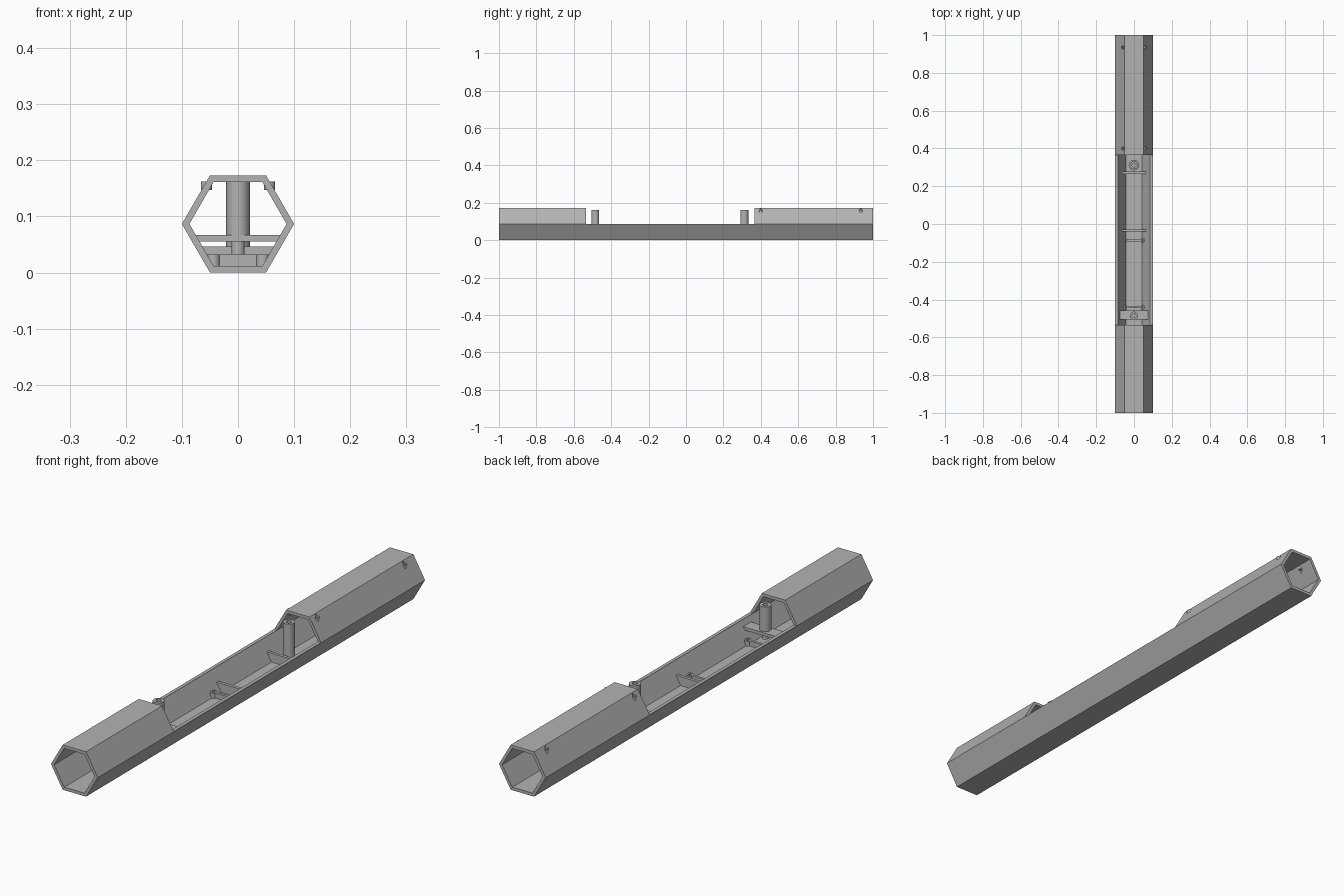
import bpy, bmesh, math
from mathutils import Matrix

if "Cube" in bpy.data.objects:
    bpy.data.objects.remove(bpy.data.objects["Cube"])

gray = bpy.data.materials.new("plain gray")
gray.use_nodes = True
gray.diffuse_color = (0.45, 0.45, 0.45, 1)
gray.node_tree.nodes["Principled BSDF"].inputs["Base Color"].default_value = (0.45, 0.45, 0.45, 1)

R_OUT, R_IN = 0.1, 0.0866
ROOT3 = math.sqrt(3)
AXIS = R_OUT * ROOT3 / 2
FLOOR = AXIS - R_IN * ROOT3 / 2


def finish(name, bm, smooth=False):
    bmesh.ops.recalc_face_normals(bm, faces=bm.faces[:])
    mesh = bpy.data.meshes.new(name)
    bm.to_mesh(mesh)
    bm.free()
    obj = bpy.data.objects.new(name, mesh)
    mesh.materials.append(gray)
    bpy.context.collection.objects.link(obj)
    if smooth:
        bpy.ops.object.select_all(action='DESELECT')
        obj.select_set(True)
        bpy.context.view_layer.objects.active = obj
        bpy.ops.object.shade_smooth_by_angle(angle=math.radians(35))
    return obj


def box(name, x, y, z):
    """Box from (min, max) pairs."""
    bm = bmesh.new()
    mid = [(a + b) / 2 for a, b in (x, y, z)]
    size = [b - a for a, b in (x, y, z)]
    bmesh.ops.create_cube(bm, size=1, matrix=Matrix.Translation(mid) @ Matrix.Diagonal((*size, 1)))
    return finish(name, bm)


def lathe(name, x, y, profile, sides=32):
    """Turn a closed (radius, z) cross-section about a vertical axis."""
    bm = bmesh.new()
    rings = []
    for i in range(sides):
        a = math.tau * i / sides
        rings.append([bm.verts.new((x + r * math.cos(a), y + r * math.sin(a), z)) for r, z in profile])
    n = len(profile)
    for i in range(sides):
        a, b = rings[i], rings[(i + 1) % sides]
        for j in range(n):
            k = (j + 1) % n
            bm.faces.new((a[j], b[j], b[k], a[k]))
    return finish(name, bm, True)


def ring(name, x, y, outer, hole, z0, z1):
    return lathe(name, x, y, [(hole, z0), (outer, z0), (outer, z1), (hole, z1)])


def inner_half(z):
    """Half the width of the tube's inside at height z."""
    return R_IN - abs(z - AXIS) / ROOT3


def wall(name, y0, y1, z0, z1):
    """Cross wall that fits the sloping inside of the tube."""
    bm = bmesh.new()
    a, b = inner_half(z0) + 0.002, inner_half(z1) + 0.002
    loop = [bm.verts.new((x, y0, z)) for x, z in ((-a, z0), (a, z0), (b, z1), (-b, z1))]
    face = bm.faces.new(loop)
    out = bmesh.ops.extrude_face_region(bm, geom=[face])
    for v in out["geom"]:
        if isinstance(v, bmesh.types.BMVert):
            v.co.y = y1
    return finish(name, bm)


def cut(obj, cutter):
    mod = obj.modifiers.new("cut", 'BOOLEAN')
    mod.operation = 'DIFFERENCE'
    mod.solver = 'EXACT'
    mod.object = cutter
    bpy.context.view_layer.update()
    bpy.ops.object.select_all(action='DESELECT')
    obj.select_set(True)
    bpy.context.view_layer.objects.active = obj
    bpy.ops.object.modifier_apply(modifier=mod.name)
    bpy.data.objects.remove(cutter)


# Hexagonal tube, with the upper half of its middle cut away
bm = bmesh.new()
loops = []
for radius, y in ((R_OUT, -1), (R_OUT, 1), (R_IN, 1), (R_IN, -1)):
    loops.append([bm.verts.new((radius * math.cos(i * math.pi / 3), y,
                                AXIS + radius * math.sin(i * math.pi / 3))) for i in range(6)])
for j in range(4):
    a, b = loops[j], loops[(j + 1) % 4]
    for i in range(6):
        k = (i + 1) % 6
        bm.faces.new((a[i], a[k], b[k], b[i]))
tube = finish("hex_tube", bm)
cut(tube, box("opening_cutter", (-0.2, 0.2), (-0.535, 0.365), (AXIS + 0.001, 0.3)))

# Screw bosses on the upper slopes of the rear section
for y in (0.4, 0.935):
    for side, x in (("left", 0.056), ("right", -0.056)):
        bm = bmesh.new()
        bmesh.ops.create_cone(bm, cap_ends=True, segments=20, radius1=0.005, radius2=0.005,
                              depth=0.1, matrix=Matrix.Translation((x, y, 0.15)))
        cut(tube, finish("hole_cutter", bm))
        ring(f"screw_boss_{side}", x, y, 0.01, 0.005, 0.147, 0.162)

# Front post on its bridge, with a pin below
bridge = wall("front_bridge", -0.505, -0.457, 0.055, 0.067)
ring("front_post", 0, -0.485, 0.021, 0.01, 0.066, 0.162)
ring("front_pin", 0, -0.485, 0.012, 0.006, 0.032, 0.056)

# Rear post with a flange at its foot
lathe("rear_post", 0, 0.312, [(0.01, FLOOR), (0.028, FLOOR), (0.028, 0.025),
                              (0.021, 0.025), (0.021, 0.162), (0.01, 0.162)])

# Tall cross walls
for name, y in (("rear_wall", 0.272), ("middle_wall", -0.035)):
    wall(name, y - 0.006, y + 0.006, FLOOR - 0.001, 0.046)

# Low ribs with a screw pillar at each end
for name, y in (("middle", -0.087), ("front", -0.44)):
    box(f"{name}_rib", (-0.036, 0.036), (y - 0.005, y + 0.005), (FLOOR - 0.001, 0.032))
    for side, x in (("left", 0.044), ("right", -0.044)):
        ring(f"{name}_pillar_{side}", x, y, 0.012, 0.005, FLOOR - 0.001, 0.032)
